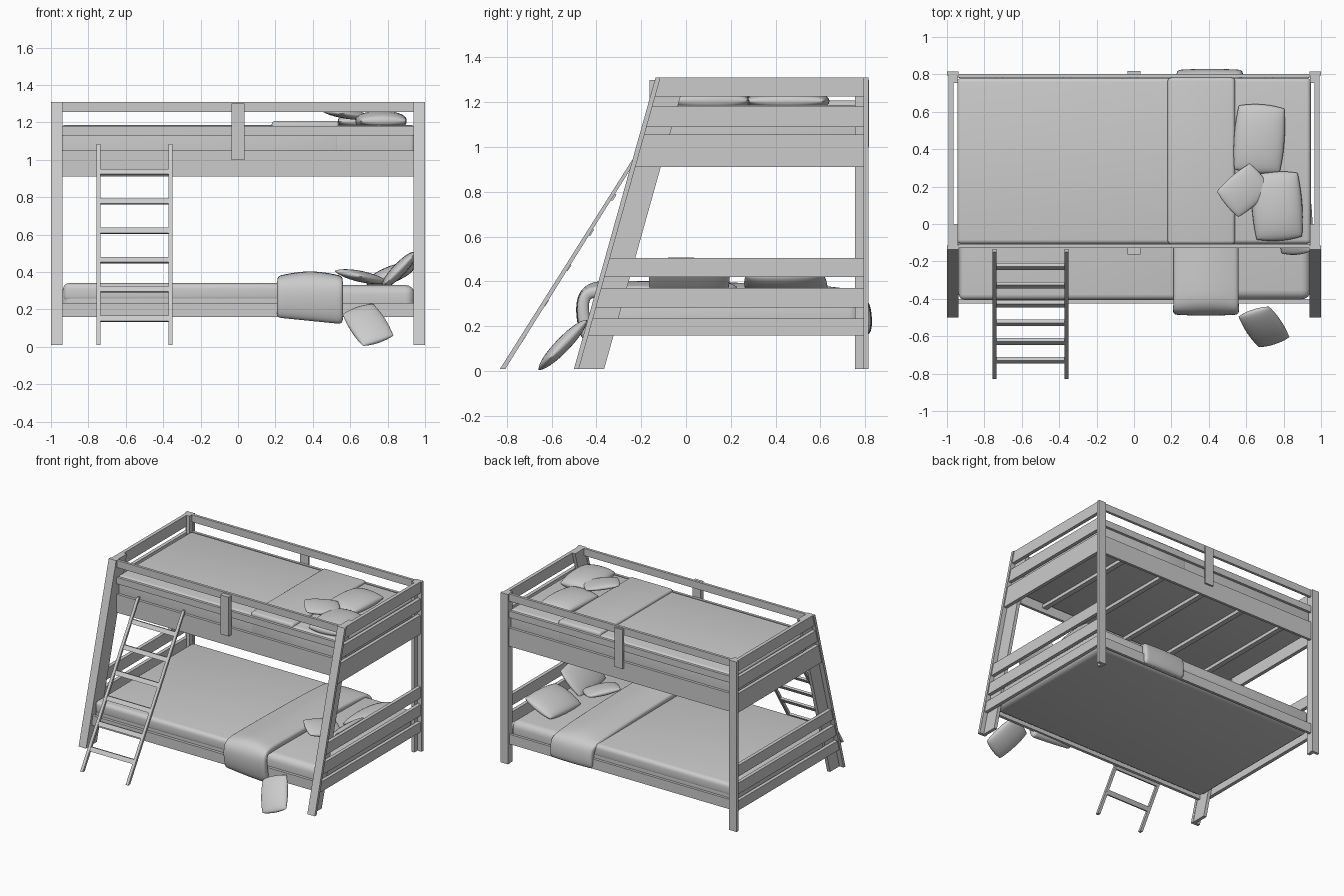
import bpy, bmesh, math
from mathutils import Matrix, Vector

if "Cube" in bpy.data.objects:
    bpy.data.objects.remove(bpy.data.objects["Cube"])


def finish(name, bm, smooth=False):
    bmesh.ops.recalc_face_normals(bm, faces=bm.faces)
    me = bpy.data.meshes.new(name)
    bm.to_mesh(me)
    bm.free()
    ob = bpy.data.objects.new(name, me)
    bpy.context.collection.objects.link(ob)
    if smooth:
        bpy.ops.object.select_all(action='DESELECT')
        ob.select_set(True)
        bpy.context.view_layer.objects.active = ob
        bpy.ops.object.shade_smooth_by_angle(angle=math.radians(50))
    return ob


def box(name, x, y, z, bevel=0.0):
    bm = bmesh.new()
    bmesh.ops.create_cube(bm, size=1)
    for v in bm.verts:
        v.co = Vector([(a + b) / 2 + c * (b - a) for (a, b), c in zip((x, y, z), v.co)])
    if bevel:
        bmesh.ops.bevel(bm, geom=bm.edges[:], offset=bevel, segments=4,
                        profile=0.5, affect='EDGES')
    return finish(name, bm, bevel > 0)


def prism(name, pts, x0, x1):
    # outline in y-z, extruded along x
    bm = bmesh.new()
    f = bm.faces.new([bm.verts.new((x0, y, z)) for y, z in pts])
    r = bmesh.ops.extrude_face_region(bm, geom=[f])
    bmesh.ops.translate(bm, vec=(x1 - x0, 0, 0),
                        verts=[e for e in r['geom'] if isinstance(e, bmesh.types.BMVert)])
    return finish(name, bm)


def pillow(name, size, loc, rot):
    # size = width, length, thickness; rot = tilt x, tilt y, spin (spin first)
    n = 16
    bm = bmesh.new()
    for side in (1, -1):
        rows = []
        for i in range(n + 1):
            u = math.sin(math.pi / 2 * (2 * i / n - 1))
            row = []
            for j in range(n + 1):
                v = math.sin(math.pi / 2 * (2 * j / n - 1))
                h = max(0, (1 - u * u) * (1 - v * v)) ** 0.4
                row.append(bm.verts.new((size[0] / 2 * u * (1 - 0.10 * v * v),
                                         size[1] / 2 * v * (1 - 0.08 * u * u),
                                         side * size[2] / 2 * h)))
            rows.append(row)
        for i in range(n):
            for j in range(n):
                bm.faces.new((rows[i][j], rows[i + 1][j], rows[i + 1][j + 1], rows[i][j + 1]))
    bmesh.ops.remove_doubles(bm, verts=bm.verts[:], dist=1e-5)
    rx, ry, rz = [math.radians(a) for a in rot]
    m = (Matrix.Translation(loc) @ Matrix.Rotation(rx, 4, 'X')
         @ Matrix.Rotation(ry, 4, 'Y') @ Matrix.Rotation(rz, 4, 'Z'))
    bm.transform(m)
    return finish(name, bm, True)


def lean(z):
    # front edge of the slanted front legs
    return -0.50 + 0.28 * (z - 0.01)


Z0, Z1 = 0.01, 1.31

# Legs and end rails, both ends
for s, tag in ((-1, "left"), (1, "right")):
    prism(f"front_leg_face_{tag}", [(lean(Z0), Z0), (lean(Z0) + .022, Z0),
                                    (lean(Z1) + .022, Z1), (lean(Z1), Z1)], s * .937, s * 1.0)
    prism(f"front_leg_side_{tag}", [(lean(Z0) + .022, Z0), (lean(Z0) + .135, Z0),
                                    (lean(Z1) + .135, Z1), (lean(Z1) + .022, Z1)], s * .94, s * .965)
    xs = lambda a, b: tuple(sorted((s * a, s * b)))
    box(f"back_leg_face_{tag}", xs(.937, 1.0), (.793, .815), (Z0, Z1))
    box(f"back_leg_side_{tag}", xs(.94, .965), (.755, .793), (Z0, Z1))
    for i, (a, b) in enumerate([(.16, .235), (.285, .37), (.42, .505),
                                (.91, 1.055), (1.09, 1.18), (1.225, 1.31)]):
        prism(f"end_rail_{tag}_{i}", [(lean(a) + .022, a), (.793, a), (.793, b),
                                      (lean(b) + .022, b)], s * .965, s * .992)

# Long rails, front and back of the upper bunk
for tag, y in (("front", (-.128, -.108)), ("back", (.783, .803))):
    for i, z in enumerate([(.91, 1.05), (1.13, 1.18), (1.255, 1.31)]):
        box(f"upper_{tag}_rail_{i}", (-.938, .938), y, z)
box("front_rail_brace", (-.035, .035), (-.163, -.128), (1.0, 1.30))
box("back_rail_brace", (-.035, .035), (.803, .817), (1.0, 1.30))

# Lower bunk rails
box("lower_front_rail", (-.938, .938), (-.425, -.403), (.16, .235))
box("lower_back_rail", (-.938, .938), (.78, .80), (.16, .235))

# Slats under the upper mattress
for i in range(5):
    x = -.72 + .36 * i
    box(f"slat_{i}", (x - .02, x + .02), (-.108, .783), (.945, .97))

# Mattresses with covers
box("upper_mattress", (-.945, .945), (-.106, .781), (.97, 1.187), .022)
box("lower_mattress", (-.945, .945), (-.403, .779), (.165, .33), .05)
box("lower_quilt", (-.935, .25), (-.406, .781), (.24, .34), .03)
box("upper_throw", (.18, .54), (-.1075, .782), (1.0, 1.207), .018)

# Lower throw draped over both long sides
prof = [(-.458, .125), (-.483, .19), (-.494, .28), (-.482, .35), (-.43, .385), (-.34, .388),
        (-.1, .385), (.2, .38), (.5, .372), (.7, .36), (.79, .345), (.823, .30), (.832, .23), (.827, .155)]
bm = bmesh.new()
rows = []
N = 10
for i in range(N + 1):
    t = i / N
    bulge = math.sin(math.pi * t)
    row = []
    for k, (y, z) in enumerate(prof):
        top = 1 if 3 < k < 10 else 0
        hem = (.02 - .035 * t) if k == 0 else 0
        shift = .02 if k > 10 else 0
        row.append(bm.verts.new((.205 + .36 * t + shift,
                                 y + (0 if top else .006 * (1 - bulge) * (1 if y < 0 else -1)),
                                 z + top * (.026 * bulge - .010) + hem)))
    rows.append(row)
for i in range(N):
    for k in range(len(prof) - 1):
        bm.faces.new((rows[i][k], rows[i + 1][k], rows[i + 1][k + 1], rows[i][k + 1]))
throw = finish("lower_throw", bm, True)
sol = throw.modifiers.new("thickness", 'SOLIDIFY')
sol.thickness = .055
sol.offset = -1
sub = throw.modifiers.new("soft", 'SUBSURF')
sub.levels = sub.render_levels = 2

# Pillows on the upper bunk
pillow("upper_pillow_back", (.27, .37, .09), (.67, .455, 1.205), (0, 0, -4))
pillow("upper_pillow_front", (.27, .37, .11), (.765, .095, 1.207), (0, 0, 4))
pillow("upper_cushion", (.20, .25, .05), (.588, .18, 1.243), (0, 8, -50))

# Pillows on the lower bunk
pillow("lower_pillow_leaning", (.25, .36, .07), (.862, .015, .412), (0, -46, 3))
pillow("lower_pillow_back", (.27, .37, .09), (.815, .445, .385), (0, -22, -4))
pillow("lower_cushion", (.21, .25, .06), (.66, .08, .375), (0, 12, -40))

# Cushion fallen against the front
pillow("fallen_cushion", (.20, .28, .065), (.695, -.55, .117), (46, 0, 25))

# Ladder leaning on the upper rail
def rung_y(z):
    return -.83 + .64 * (z - .01)


for tag, x in (("left", -.745), ("right", -.36)):
    prism(f"ladder_stile_{tag}", [(rung_y(.01), .01), (rung_y(.01) + .024, .01),
                                  (rung_y(1.085) + .009, 1.085), (rung_y(1.085) - .008, 1.085)],
          x - .011, x + .011)
for i in range(6):
    a, b = .138 + .157 * i, .166 + .157 * i
    prism(f"ladder_rung_{i}", [(rung_y(a) + .001, a), (rung_y(a) + .019, a - .006),
                               (rung_y(b) + .019, b - .006), (rung_y(b) + .001, b)], -.745, -.36)
